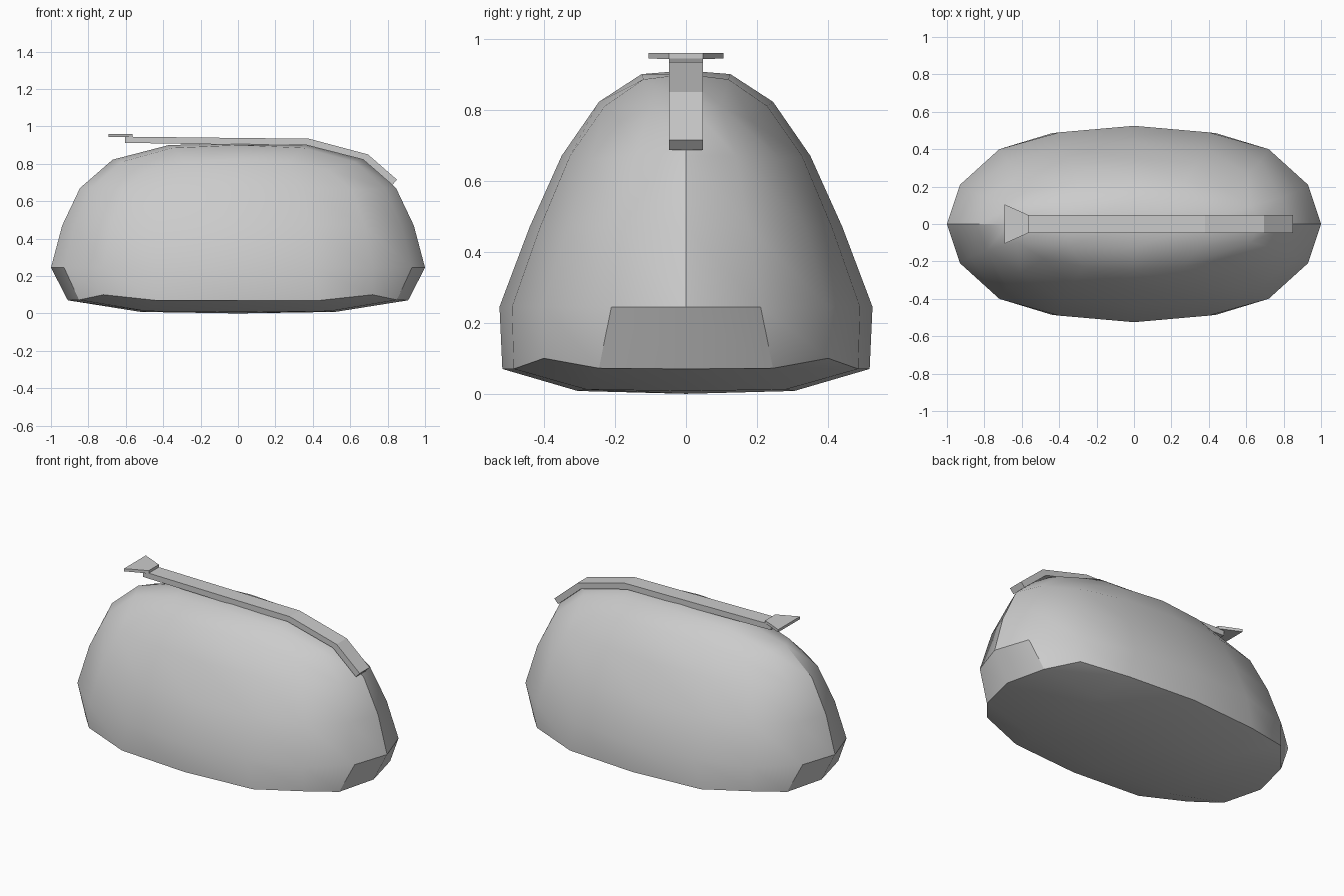
import bpy, bmesh

if "Cube" in bpy.data.objects:
    bpy.data.objects.remove(bpy.data.objects["Cube"])

# (half length, half width, height) of each level, bottom to top
LEVELS = {-1: (0.91, 0.517, 0.07), -0.5: (1.0, 0.525, 0.245), 0: (0.94, 0.44, 0.47),
          0.5: (0.845, 0.35, 0.67), 1: (0.67, 0.245, 0.822)}
# normalised outline for grid positions around one quarter
OUTLINE = {(1, 0): (1, 0), (1, .5): (.93, .4), (1, 1): (.72, .762),
           (.5, 1): (.40, .933), (0, 1): (0, 1)}
# lowest outline is a little squarer
BASE = {(1, 0): (.91, 0, .07), (1, .5): (.85, .245, .072), (1, 1): (.72, .40, .10),
        (.5, 1): (.44, .485, .07), (0, 1): (0, .517, .07)}
# inner grid of the top and bottom caps
TOP = {(0, 0): (0, 0, .91), (.5, 0): (.37, 0, .90), (0, .5): (0, .125, .90), (.5, .5): (.35, .12, .885)}
BOTTOM = {(0, 0): (0, 0, 0), (.5, 0): (.52, 0, .008), (0, .5): (0, .305, .008), (.5, .5): (.49, .28, .012)}


def place(a, b, c):
    key = (abs(a), abs(b))
    if max(key) < 1:
        x, y, z = (TOP if c > 0 else BOTTOM)[key]
    elif c == -1:
        x, y, z = BASE[key]
    else:
        hx, hy, z = LEVELS[c]
        u, v = OUTLINE[key]
        x, y = hx * u, hy * v
        if c == 1:
            z -= {0: 0, .5: .012, 1: .055}[min(key)]
        elif c == .5 and min(key) == 1:
            z -= .01
    return (x if a >= 0 else -x, y if b >= 0 else -y, z)


def finish(name, bm, smooth):
    bmesh.ops.recalc_face_normals(bm, faces=bm.faces[:])
    mesh = bpy.data.meshes.new(name)
    bm.to_mesh(mesh)
    bm.free()
    obj = bpy.data.objects.new(name, mesh)
    bpy.context.collection.objects.link(obj)
    if smooth:
        bpy.ops.object.select_all(action='DESELECT')
        obj.select_set(True)
        bpy.context.view_layer.objects.active = obj
        bpy.ops.object.shade_smooth_by_angle(angle=0.5236)
    return obj


def prism(name, pairs):
    """Sweep of box sections: (x top, z top, x bottom, z bottom, half width)."""
    bm = bmesh.new()
    rings = [[bm.verts.new(p) for p in ((xt, -w, zt), (xt, w, zt), (xb, w, zb), (xb, -w, zb))]
             for xt, zt, xb, zb, w in pairs]
    for r, s in zip(rings, rings[1:]):
        for i in range(4):
            j = (i + 1) % 4
            bm.faces.new((r[i], r[j], s[j], s[i]))
    bm.faces.new(rings[0])
    bm.faces.new(rings[-1])
    return finish(name, bm, False)


# Rounded body: gridded cube reshaped level by level
bm = bmesh.new()
bmesh.ops.create_cube(bm, size=2)
bmesh.ops.subdivide_edges(bm, edges=bm.edges[:], cuts=3, use_grid_fill=True)
for v in bm.verts:
    v.co = place(*(round(t * 2) / 2 for t in v.co))
finish("body", bm, True)

# Strap along the top, bending down over the right end
prism("top_strap", [(-.605, .945, -.605, .912, .048), (0, .938, 0, .902, .048),
                    (.38, .934, .365, .90, .048), (.695, .85, .67, .822, .048),
                    (.85, .715, .825, .687, .048)])

# Flared tab at the left end of the strap
prism("strap_tab", [(-.692, .96, -.692, .944, .105), (-.565, .96, -.565, .942, .048)])
